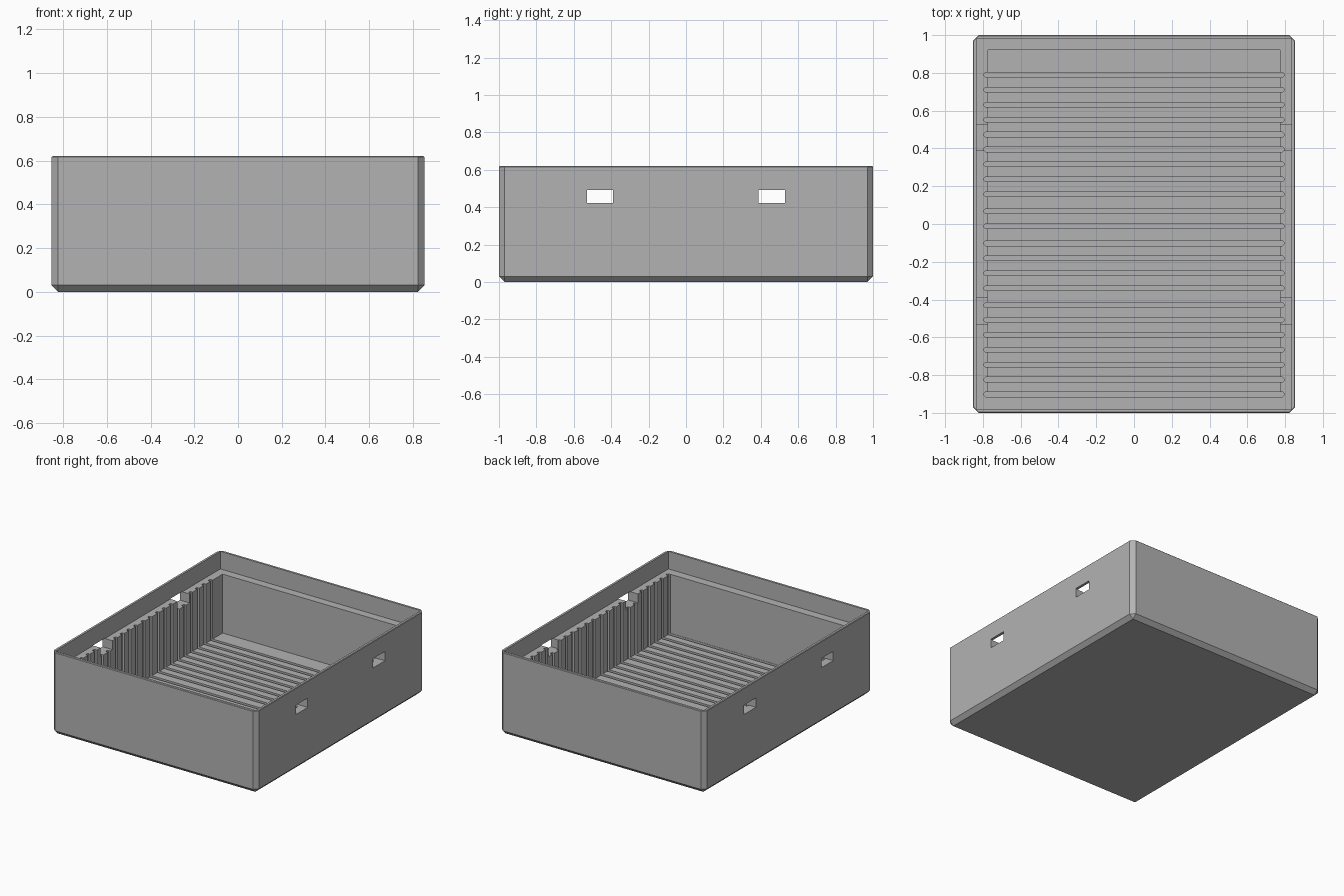
import bpy
import bmesh
from mathutils import Matrix, Vector

if "Cube" in bpy.data.objects:
    bpy.data.objects.remove(bpy.data.objects["Cube"], do_unlink=True)

HX, HY, H = 0.853, 1.0, 0.62      # outer half width, half depth, height
LEDGE, FLOOR = 0.488, 0.045       # ledge and floor heights
PITCH, SLOT = 0.0789, 0.025       # slot spacing and width

grey = bpy.data.materials.new("matte_grey")
grey.use_nodes = True
colour = (0.45, 0.45, 0.45, 1)
grey.diffuse_color = colour
grey.node_tree.nodes["Principled BSDF"].inputs["Base Color"].default_value = colour


def add_box(bm, low, high):
    """Add a box between two corners and return its vertices."""
    low, high = Vector(low), Vector(high)
    place = Matrix.Translation((low + high) / 2) @ Matrix.Diagonal((*(high - low), 1))
    return bmesh.ops.create_cube(bm, size=1, matrix=place)["verts"]


def chamfer(bm, edges, amount):
    bmesh.ops.bevel(bm, geom=edges, offset=amount, segments=1,
                    profile=0.5, affect='EDGES', clamp_overlap=True)


def is_vertical(edge):
    a, b = edge.verts
    return abs(a.co.z - b.co.z) > 0.1


def finish(bm, name):
    bmesh.ops.recalc_face_normals(bm, faces=bm.faces)
    mesh = bpy.data.meshes.new(name)
    bm.to_mesh(mesh)
    bm.free()
    obj = bpy.data.objects.new(name, mesh)
    obj.data.materials.append(grey)
    bpy.context.collection.objects.link(obj)
    return obj


def carve(body, bm, name):
    """Cut a shape out of the body, then discard the cutter."""
    cutter = finish(bm, name)
    cutter.hide_render = True
    mod = body.modifiers.new(name, 'BOOLEAN')
    mod.operation = 'DIFFERENCE'
    mod.solver = 'EXACT'
    mod.object = cutter
    bpy.context.view_layer.objects.active = body
    bpy.ops.object.modifier_apply(modifier=name)
    bpy.data.objects.remove(cutter, do_unlink=True)


# Outer block with chamfered corners and base, and a finely eased top rim
bm = bmesh.new()
add_box(bm, (-HX, -HY, 0), (HX, HY, H))
chamfer(bm, [e for e in bm.edges if min(v.co.z for v in e.verts) < 0.01], 0.03)
chamfer(bm, [e for e in bm.edges if all(v.co.z > H - 0.001 for v in e.verts)], 0.004)
tray = finish(bm, "slotted_tray")

# Wide recess for a lid, leaving a ledge
bm = bmesh.new()
add_box(bm, (-0.833, -0.98, LEDGE), (0.833, 0.98, 1))
carve(tray, bm, "lid_recess")

# Main bay
bm = bmesh.new()
add_box(bm, (-0.772, -0.917, FLOOR), (0.772, 0.92, 0.55))
carve(tray, bm, "main_bay")

# Divider slots in the floor and side walls, in four groups
bm = bmesh.new()
for start, count in ((0.789, 9), (0.067, 2), (-0.103, 4), (-0.429, 7)):
    for i in range(count):
        y = start - i * PITCH
        add_box(bm, (-0.793, y - SLOT / 2, FLOOR - 0.02),
                (0.793, y + SLOT / 2, 0.55))
chamfer(bm, [e for e in bm.edges if is_vertical(e)], 0.006)
carve(tray, bm, "divider_slots")

# Latch windows through both side walls
bm = bmesh.new()
for y in (-0.46, 0.458):
    add_box(bm, (-1, y - 0.07, 0.421), (1, y + 0.07, 0.491))
carve(tray, bm, "latch_windows")
